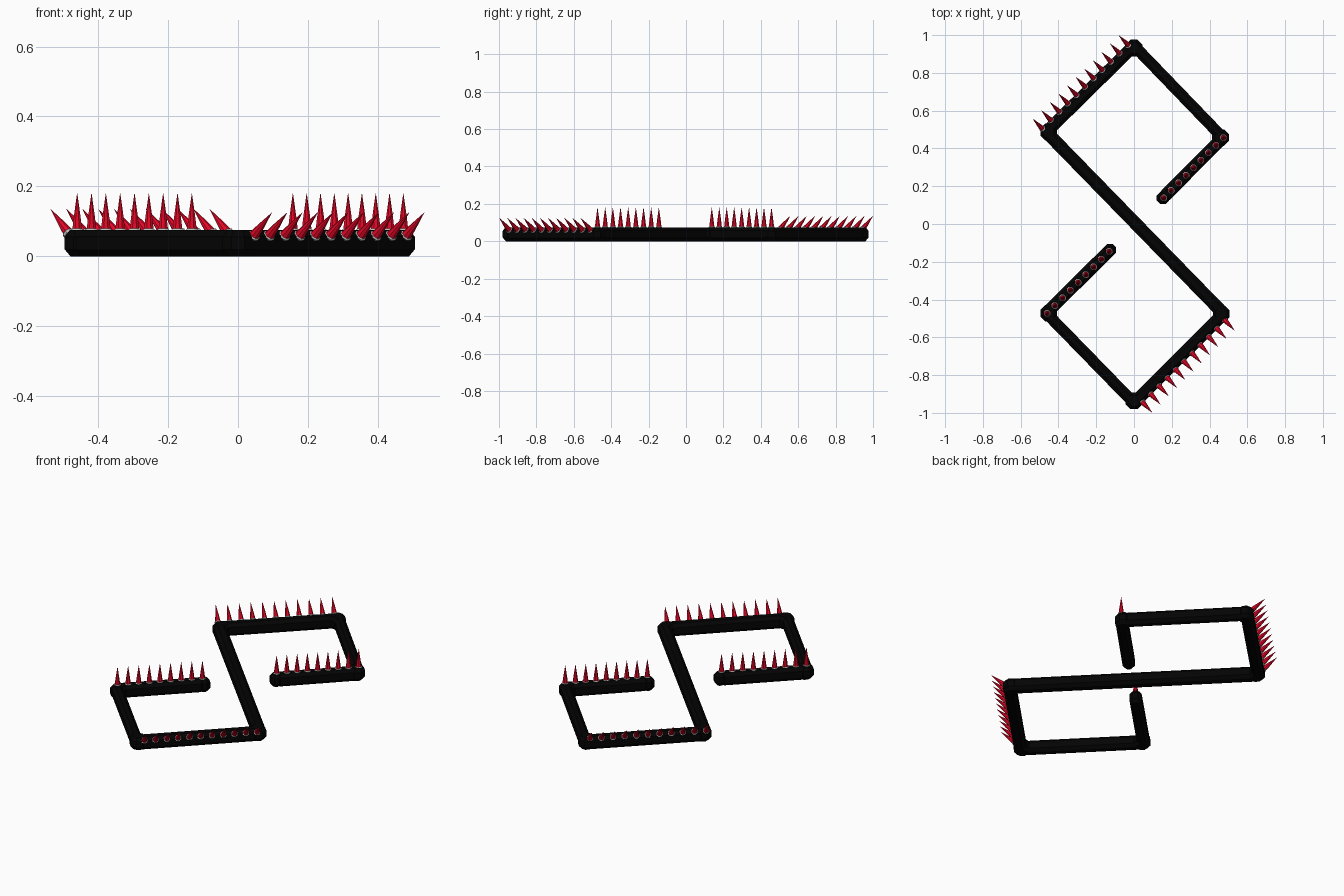
import bpy
import bmesh
import math
from mathutils import Vector, Matrix

cube = bpy.data.objects.get("Cube")
if cube:
    bpy.data.objects.remove(cube, do_unlink=True)


def material(name, color):
    m = bpy.data.materials.new(name)
    m.use_nodes = True
    m.diffuse_color = color
    m.node_tree.nodes["Principled BSDF"].inputs["Base Color"].default_value = color
    return m


BLACK = material("black", (0.001, 0.001, 0.001, 1))
RED = material("red", (0.8, 0.002, 0.02, 1))
GREY = material("light grey", (0.6, 0.58, 0.56, 1))
HEIGHT = 0.075


def finish(name, bm, mats):
    bmesh.ops.recalc_face_normals(bm, faces=bm.faces)
    mesh = bpy.data.meshes.new(name)
    bm.to_mesh(mesh)
    bm.free()
    for m in mats:
        mesh.materials.append(m)
    obj = bpy.data.objects.new(name, mesh)
    bpy.context.collection.objects.link(obj)


def bar(name, a, b, width):
    """Chamfered beam between two points on the ground plan."""
    d = b - a
    mid = (a + b) / 2
    bm = bmesh.new()
    bmesh.ops.create_cube(bm, size=1)
    bmesh.ops.scale(bm, vec=(d.length, width, HEIGHT), verts=bm.verts)
    bmesh.ops.bevel(bm, geom=bm.edges[:], offset=0.018, segments=1, affect='EDGES')
    place = Matrix.Translation((mid.x, mid.y, HEIGHT / 2))
    place = place @ Matrix.Rotation(math.atan2(d.y, d.x), 4, 'Z')
    bmesh.ops.transform(bm, matrix=place, verts=bm.verts)
    finish(name, bm, [BLACK])


def lathe(bm, profile, sides, place):
    """Stack rings of (radius, height, material) and close both ends."""
    rings = []
    for r, z, _ in profile:
        angles = [(i + 0.5) * math.tau / sides for i in range(sides)]
        rings.append([bm.verts.new(place @ Vector((r * math.cos(t), r * math.sin(t), z)))
                      for t in angles])
    for low, high, (_, _, slot) in zip(rings, rings[1:], profile):
        for i in range(sides):
            j = (i + 1) % sides
            bm.faces.new((low[i], low[j], high[j], high[i])).material_index = slot
    bm.faces.new(rings[0][::-1]).material_index = profile[0][2]
    bm.faces.new(rings[-1]).material_index = profile[-1][2]


def knob(name, point, apothem):
    """Eight-sided joint with chamfered rims."""
    r = apothem / math.cos(math.pi / 8)
    bm = bmesh.new()
    lathe(bm, [(r - 0.018, 0, 0), (r, 0.02, 0), (r, 0.056, 0), (r - 0.016, HEIGHT, 0)],
          8, Matrix.Translation((point.x, point.y, 0)))
    finish(name, bm, [BLACK])


def spike_row(name, start, end, count, direction, length):
    """Evenly spaced red spikes, each on a flat grey collar."""
    start, end = Vector(start), Vector(end)
    turn = Vector(direction).to_track_quat('Z', 'Y').to_matrix().to_4x4()
    bm = bmesh.new()
    for i in range(count):
        place = Matrix.Translation(start.lerp(end, i / (count - 1))) @ turn
        lathe(bm, [(0.015, -0.008, 1), (0.0185, -0.001, 1), (0.0148, 0.002, 0),
                   (0.0098, length * 0.4, 0), (0.0004, length, 0)], 8, place)
    finish(name, bm, [RED, GREY])


# Ground plan of the bent frame: joint position, outward push of the beams there
PUSH = 0.012
path = {
    "back_inner_end": ((0.153, 0.138), (0, 0)),
    "back_left_corner": ((0.458, 0.457), (PUSH, 0)),
    "back_tip": ((0, 0.932), (0, PUSH)),
    "back_right_corner": ((-0.452, 0.487), (-PUSH, 0)),
    "front_left_corner": ((0.462, -0.475), (PUSH, 0)),
    "front_tip": ((0, -0.936), (0, -PUSH)),
    "front_right_corner": ((-0.452, -0.472), (-PUSH, 0)),
    "front_inner_end": ((-0.128, -0.138), (0, 0)),
}
points = [Vector(p) + Vector(push) for p, push in path.values()]

# Beams
beams = {"back_short_bar": 0.066, "back_thin_bar": 0.06, "back_spiked_bar": 0.066,
         "diagonal_bar": 0.068, "front_spiked_bar": 0.066, "front_thin_bar": 0.06,
         "front_short_bar": 0.066}
for (name, width), a, b in zip(beams.items(), points, points[1:]):
    bar(name, a, b, width)

# Joints and free ends
for name, (p, _) in path.items():
    knob(name, Vector(p), 0.033 if "end" in name else 0.044)

# Upright spikes on the short bars
spike_row("back_upright_spikes", (0.157, 0.138, 0.077), (0.473, 0.457, 0.077),
          9, (0, 0, 1), 0.103)
spike_row("front_upright_spikes", (-0.46, -0.473, 0.077), (-0.132, -0.145, 0.077),
          9, (0, 0, 1), 0.103)

# Outward-leaning spikes on the long outer bars
spike_row("back_leaning_spikes", (-0.031, 0.947, 0.068), (-0.486, 0.505, 0.068),
          11, (-0.05, 0.052, 0.067), 0.098)
spike_row("front_leaning_spikes", (0.046, -0.945, 0.06), (0.482, -0.51, 0.06),
          11, (0.05, -0.053, 0.064), 0.098)
